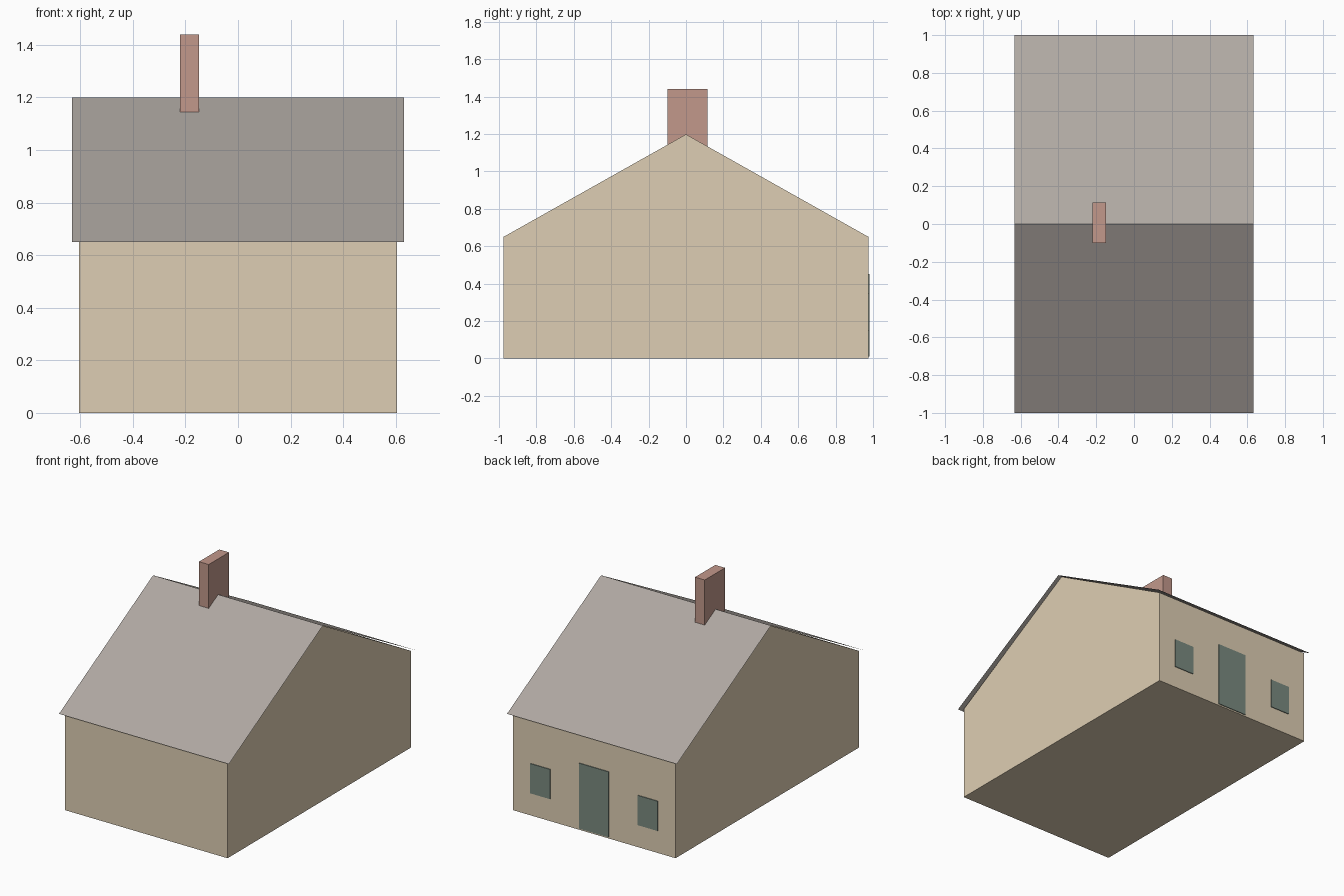
import bpy
import bmesh

cube = bpy.data.objects.get("Cube")
if cube:
    bpy.data.objects.remove(cube, do_unlink=True)


def material(name, *rgb):
    """Flat material from 0-255 sRGB values, converted to linear."""
    linear = [((c / 255 + 0.055) / 1.055) ** 2.4 for c in rgb]
    mat = bpy.data.materials.new(name)
    mat.use_nodes = True
    mat.diffuse_color = (*linear, 1)
    shader = mat.node_tree.nodes["Principled BSDF"]
    shader.inputs["Base Color"].default_value = (*linear, 1)
    shader.inputs["Roughness"].default_value = 0.9
    return mat


plaster = material("cream plaster", 222, 206, 179)
slate = material("grey slate", 175, 168, 162)
brick = material("red brick", 194, 152, 139)
paint = material("green paint", 122, 138, 128)


def extrude_profile(name, profile, half_width, mat, closed=True):
    """Sweep a (y, z) profile along x; an open profile makes a sheet."""
    bm = bmesh.new()
    left = [bm.verts.new((half_width, y, z)) for y, z in profile]
    right = [bm.verts.new((-half_width, y, z)) for y, z in profile]
    count = len(profile)
    for i in range(count if closed else count - 1):
        j = (i + 1) % count
        bm.faces.new((left[i], left[j], right[j], right[i]))
    if closed:
        bm.faces.new(left)
        bm.faces.new(right[::-1])
        bmesh.ops.recalc_face_normals(bm, faces=bm.faces)
    else:
        bm.normal_update()
        down = [f for f in bm.faces if f.normal.z < 0]
        bmesh.ops.reverse_faces(bm, faces=down)
    return finish(name, bm, mat)


def box(name, low, high, mat):
    """Axis-aligned box between two corners."""
    bm = bmesh.new()
    bmesh.ops.create_cube(bm, size=1)
    for v in bm.verts:
        v.co = [a if c < 0 else b for a, b, c in zip(low, high, v.co)]
    return finish(name, bm, mat)


def finish(name, bm, mat):
    mesh = bpy.data.meshes.new(name)
    bm.to_mesh(mesh)
    bm.free()
    mesh.materials.append(mat)
    obj = bpy.data.objects.new(name, mesh)
    bpy.context.collection.objects.link(obj)
    return obj


# Main body with gabled ends
EAVE, RIDGE, WALL_Y = 0.65, 1.2, 0.975
extrude_profile("walls", [(-WALL_Y, 0), (WALL_Y, 0), (WALL_Y, EAVE),
                          (0, RIDGE - 0.002), (-WALL_Y, EAVE)], 0.605, plaster)

# Thin roof sheet overhanging every side
extrude_profile("roof", [(-1, EAVE), (0, RIDGE), (1, EAVE)], 0.632, slate,
                closed=False)

# Chimney across the ridge
box("chimney", (-0.22, -0.1, 1.1), (-0.148, 0.115, 1.44), brick)

# Door and mirrored windows as thin plates on the back wall
BACK = WALL_Y + 0.005
box("door", (-0.11, WALL_Y, 0.01), (0.11, BACK, 0.45), paint)
for side, x in (("left", 0.4), ("right", -0.4)):
    box(side + "_window", (x - 0.074, WALL_Y, 0.15),
        (x + 0.074, BACK, 0.35), paint)
